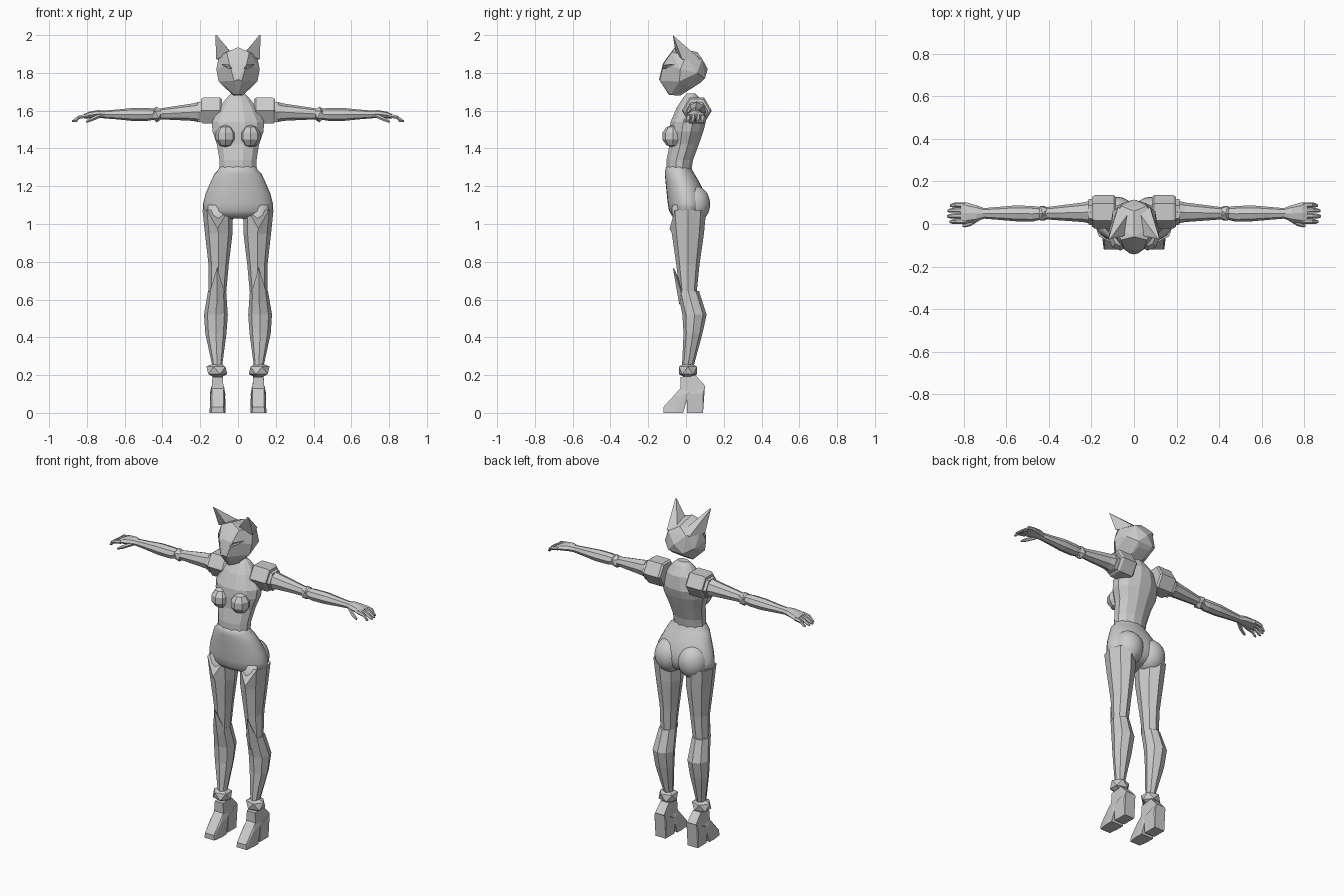
import bpy, bmesh, math
from mathutils import Vector, Matrix

grey = bpy.data.materials.new("plain_grey")
grey.diffuse_color = (0.6, 0.6, 0.6, 1)


def finish(name, bm, mirror=True, smooth=False):
    bmesh.ops.recalc_face_normals(bm, faces=bm.faces)
    me = bpy.data.meshes.new(name)
    bm.to_mesh(me)
    bm.free()
    me.materials.append(grey)
    for p in me.polygons:
        p.use_smooth = smooth
    ob = bpy.data.objects.new(name, me)
    bpy.context.collection.objects.link(ob)
    if mirror:
        ob.modifiers.new("mirror", 'MIRROR')
    return ob


def loft(name, rings, n, axis='z', phase=0.0, mirror=True, smooth=False, tweak=None):
    """Skin elliptical rings (position, centre a, centre b, radius a, radius b)."""
    bm = bmesh.new()
    loops = []
    for t, ca, cb, ra, rb in rings:
        loop = []
        for i in range(n):
            ang = math.tau * i / n + phase
            a, b = ca + ra * math.cos(ang), cb + rb * math.sin(ang)
            loop.append(bm.verts.new((a, b, t) if axis == 'z' else (t, a, b)))
        loops.append(loop)
    for lo, hi in zip(loops, loops[1:]):
        for i in range(n):
            j = (i + 1) % n
            bm.faces.new((lo[i], lo[j], hi[j], hi[i]))
    bm.faces.new(loops[0])
    bm.faces.new(loops[-1])
    if tweak:
        tweak(loops)
    return finish(name, bm, mirror, smooth)


def hull(name, pts, mirror=True):
    bm = bmesh.new()
    for p in pts:
        bm.verts.new(p)
    res = bmesh.ops.convex_hull(bm, input=bm.verts)
    junk = {v for v in res["geom_interior"] + res["geom_unused"]
            if isinstance(v, bmesh.types.BMVert)}
    if junk:
        bmesh.ops.delete(bm, geom=list(junk), context='VERTS')
    bmesh.ops.dissolve_limit(bm, angle_limit=0.05, verts=bm.verts, edges=bm.edges)
    return finish(name, bm, mirror)


def ball(name, centre, size, ico=True, seg=8, rings=5, smooth=False):
    bm = bmesh.new()
    m = Matrix.Translation(centre) @ Matrix.Diagonal((*size, 1))
    if ico:
        bmesh.ops.create_icosphere(bm, subdivisions=1, radius=1, matrix=m)
    else:
        bmesh.ops.create_uvsphere(bm, u_segments=seg, v_segments=rings, radius=1, matrix=m)
    return finish(name, bm, True, smooth)


def body_rings(rows):
    """(z, half width, front y, back y) to loft rings."""
    return [(z, 0, (f + b) / 2, w, (b - f) / 2) for z, w, f, b in rows]


# Head: faceted skull with a short muzzle
half = [(0, -.06, 1.935), (0, .06, 1.91), (.06, -.075, 1.91), (.1, 0, 1.89),
        (.06, .085, 1.875), (.115, -.03, 1.82), (.1, .06, 1.8), (0, .115, 1.82),
        (.05, .1, 1.77), (.103, -.035, 1.755), (.045, -.12, 1.845), (0, -.122, 1.85),
        (0, -.143, 1.765), (.02, -.138, 1.757), (.02, -.08, 1.687), (0, -.09, 1.683),
        (.025, -.03, 1.68), (.045, .03, 1.72), (.035, .08, 1.75)]
head = hull("head", half + [(-x, y, z) for x, y, z in half if x], mirror=False)

# Slanted eye sockets cut into the face
socket = [(.028, 1.822, -.108), (.05, 1.822, -.094), (.088, 1.845, -.05), (.05, 1.842, -.094)]
cutter = hull("eye_cutter", [(x, y, z) for x, z, back in socket for y in (-.25, back)])
cutter.hide_render = True
cutter.display_type = 'WIRE'
cut = head.modifiers.new("eyes", 'BOOLEAN')
cut.operation, cut.object, cut.solver = 'DIFFERENCE', cutter, 'EXACT'

# Ears: pointed, leaning forward
hull("ear", [(.12, -.07, 2.0), (.112, -.07, 2.0), (.115, -.02, 1.87), (.03, .045, 1.9),
             (.075, .08, 1.87), (.04, -.055, 1.91)])

# Chest and neck stump
loft("chest", body_rings([(1.285, .1, -.105, .03), (1.34, .102, -.105, .04),
                          (1.42, .115, -.09, .07), (1.49, .14, -.09, .095),
                          (1.54, .143, -.085, .108), (1.62, .1, -.05, .1),
                          (1.67, .06, -.015, .07), (1.692, .035, .005, .05)]),
     12, phase=math.pi / 12, mirror=False)
ball("breast", (.065, -.068, 1.465), (.056, .06, .06), ico=False)

# Hips: smooth, with rounded buttocks and short thigh stumps
loft("hips", body_rings([(1.31, .094, -.1, .025), (1.285, .105, -.112, .033),
                         (1.265, .125, -.112, .045), (1.22, .146, -.108, .072),
                         (1.16, .172, -.102, .1), (1.11, .184, -.097, .108),
                         (1.07, .184, -.09, .1), (1.045, .15, -.075, .08),
                         (1.03, .08, -.045, .05)]), 28, mirror=False, smooth=True)
ball("buttock", (.078, .04, 1.105), (.087, .088, .1), ico=False, seg=20, rings=12, smooth=True)
loft("thigh_stump", [(1.1, .105, .005, .07, .08), (1.0, .104, .008, .068, .078),
                     (.92, .102, .01, .062, .073)], 16, smooth=True)


# Thighs: octagonal, with a V notch at the front of the cuff
def notch(loops):
    loops[0][6].co.z -= .1


loft("thigh", [(1.075, .108, .01, .08, .097), (.95, .102, .01, .073, .085),
               (.78, .1025, .01, .053, .061), (.61, .11, .012, .045, .042)],
     8, tweak=notch)

# Knee guard: pointed plate rising off the knee
hull("knee_guard", [(.11, -.07, .77), (.11, -.06, .76), (.072, -.025, .64),
                    (.15, -.025, .64), (.11, -.05, .65), (.11, -.035, .57), (.11, -.01, .64)])

# Shins
loft("shin", [(.645, .111, .012, .048, .057), (.52, .117, .045, .063, .064),
              (.42, .117, .037, .056, .05), (.25, .11, .01, .026, .031)], 8)
ball("ankle_joint", (.112, .01, .225), (.062, .056, .045))


# Shoes: toe and heel blocks
def shoe_part(name, rows):
    hull(name, [(.108 + s * w, y, z) for y, z, w in rows for s in (-1, 1)])


shoe_part("shoe_toe", [(-.12, 0, .034), (-.12, .03, .03), (-.06, .085, .037), (-.06, 0, .042),
                       (-.015, 0, .041), (0, .1, .04), (-.03, .13, .03), (.02, .12, .032)])
shoe_part("shoe_heel", [(.005, 0, .034), (.09, 0, .034), (.005, .1, .041), (.09, .1, .04),
                        (.1, .14, .034)])
shoe_part("shoe_upper", [(-.03, .1, .034), (.09, .1, .034), (.1, .145, .03), (.05, .2, .027),
                         (-.03, .19, .027)])

# Shoulder pads: hexagonal drums with a smaller cap
loft("shoulder_pad", [(.085, .057, 1.6, .07, .07), (.095, .057, 1.6, .079, .079),
                      (.185, .057, 1.6, .079, .079), (.197, .057, 1.6, .07, .07)], 6, 'x')
loft("shoulder_cap", [(.19, .057, 1.593, .062, .062), (.215, .057, 1.593, .06, .06)], 6, 'x')

# Arms
loft("upper_arm", [(.2, .056, 1.593, .055, .055), (.24, .055, 1.592, .046, .046),
                   (.32, .053, 1.588, .038, .038), (.43, .05, 1.582, .027, .027)], 8, 'x')
ball("elbow_joint", (.43, .05, 1.58), (.038, .04, .042))
loft("forearm", [(.43, .05, 1.582, .028, .028), (.48, .048, 1.58, .037, .034),
                 (.56, .05, 1.58, .037, .034), (.64, .05, 1.58, .03, .026),
                 (.715, .05, 1.58, .024, .02)], 8, 'x')

# Hands
loft("palm", [(.7, .05, 1.58, .023, .019), (.74, .05, 1.582, .038, .021),
              (.79, .052, 1.576, .05, .018), (.815, .052, 1.57, .048, .012)], 8, 'x')
for i, (y, tip) in enumerate([(.09, .865), (.065, .878), (.039, .88), (.013, .868)]):
    loft(f"finger_{i + 1}", [(.795, y, 1.574, .012, .011), (.84, y, 1.566, .012, .011),
                             (tip - .012, y - .002, 1.549, .01, .009),
                             (tip, y - .003, 1.543, .005, .005)], 6, 'x')
loft("thumb", [(.73, .028, 1.574, .014, .013), (.768, .004, 1.557, .013, .012),
               (.795, -.006, 1.545, .01, .009), (.806, -.008, 1.54, .005, .005)], 6, 'x')
